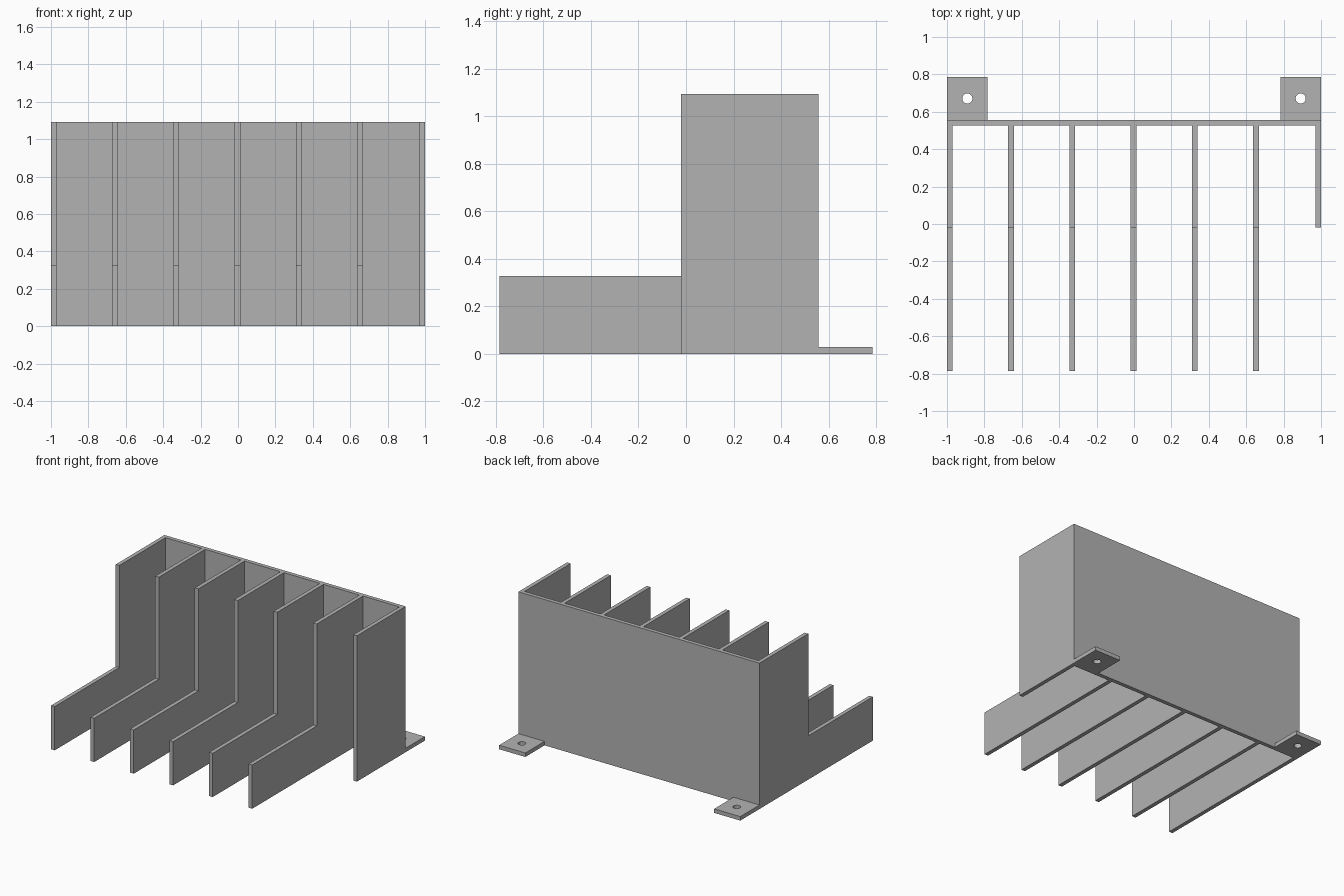
import bpy, bmesh, math

cube = bpy.data.objects.get("Cube")
if cube:
    bpy.data.objects.remove(cube, do_unlink=True)

# Main dimensions
T = 0.03                         # sheet thickness
FRONT, STEP, BACK = -0.785, -0.02, 0.557
TAB_END = 0.785
LOW, TOP = 0.328, 1.093
SPACING = 0.3275

grey = bpy.data.materials.new("plain grey")
grey.use_nodes = True
COLOUR = (0.45, 0.45, 0.45, 1)
grey.diffuse_color = COLOUR
grey.node_tree.nodes["Principled BSDF"].inputs["Base Color"].default_value = COLOUR


def extrude_loops(name, loops, depth):
    """Fill an outline (with optional holes) and extrude it into a solid."""
    bm = bmesh.new()
    edges = []
    for loop in loops:
        verts = [bm.verts.new(p) for p in loop]
        edges += [bm.edges.new((a, b)) for a, b in zip(verts, verts[1:] + verts[:1])]
    if len(loops) == 1:
        bm.faces.new(verts)
    else:
        bmesh.ops.triangle_fill(bm, edges=edges, use_beauty=True)
    ext = bmesh.ops.extrude_face_region(bm, geom=bm.faces[:])
    moved = [g for g in ext["geom"] if isinstance(g, bmesh.types.BMVert)]
    bmesh.ops.translate(bm, verts=moved, vec=depth)
    bmesh.ops.recalc_face_normals(bm, faces=bm.faces)
    mesh = bpy.data.meshes.new(name)
    bm.to_mesh(mesh)
    bm.free()
    mesh.materials.append(grey)
    obj = bpy.data.objects.new(name, mesh)
    bpy.context.collection.objects.link(obj)
    return obj


# Stepped dividers, the outer one running flush to the back
for i in range(6):
    x = -1 + i * SPACING
    end = BACK if i == 0 else BACK - T
    outline = [(FRONT, 0), (end, 0), (end, TOP), (STEP, TOP), (STEP, LOW), (FRONT, LOW)]
    extrude_loops(f"divider_{i + 1}", [[(x, y, z) for y, z in outline]], (T, 0, 0))

# Short end panel on the left side
panel = [(STEP, 0), (BACK, 0), (BACK, TOP), (STEP, TOP)]
extrude_loops("left_end_panel", [[(1 - T, y, z) for y, z in panel]], (T, 0, 0))

# Back wall between the two outer panels
inner = 1 - T
wall = [(-inner, BACK - T, 0), (inner, BACK - T, 0), (inner, BACK, 0), (-inner, BACK, 0)]
extrude_loops("back_wall", [wall], (0, 0, TOP))

# Mounting tabs with a screw hole
for side, name in ((-1, "right_mounting_tab"), (1, "left_mounting_tab")):
    plate = [(side * x, y, 0) for x, y in
             ((0.783, BACK), (1, BACK), (1, TAB_END), (0.783, TAB_END))]
    angles = [math.tau * k / 32 for k in range(32)]
    hole = [(side * 0.891 + 0.027 * math.cos(a), 0.671 + 0.027 * math.sin(a), 0) for a in angles]
    tab = extrude_loops(name, [plate, hole], (0, 0, T))
    for p in tab.data.polygons:      # smooth the hole wall, corners stay sharp
        p.use_smooth = True
    bpy.ops.object.select_all(action="DESELECT")
    tab.select_set(True)
    bpy.context.view_layer.objects.active = tab
    bpy.ops.object.shade_smooth_by_angle(angle=math.radians(30))
